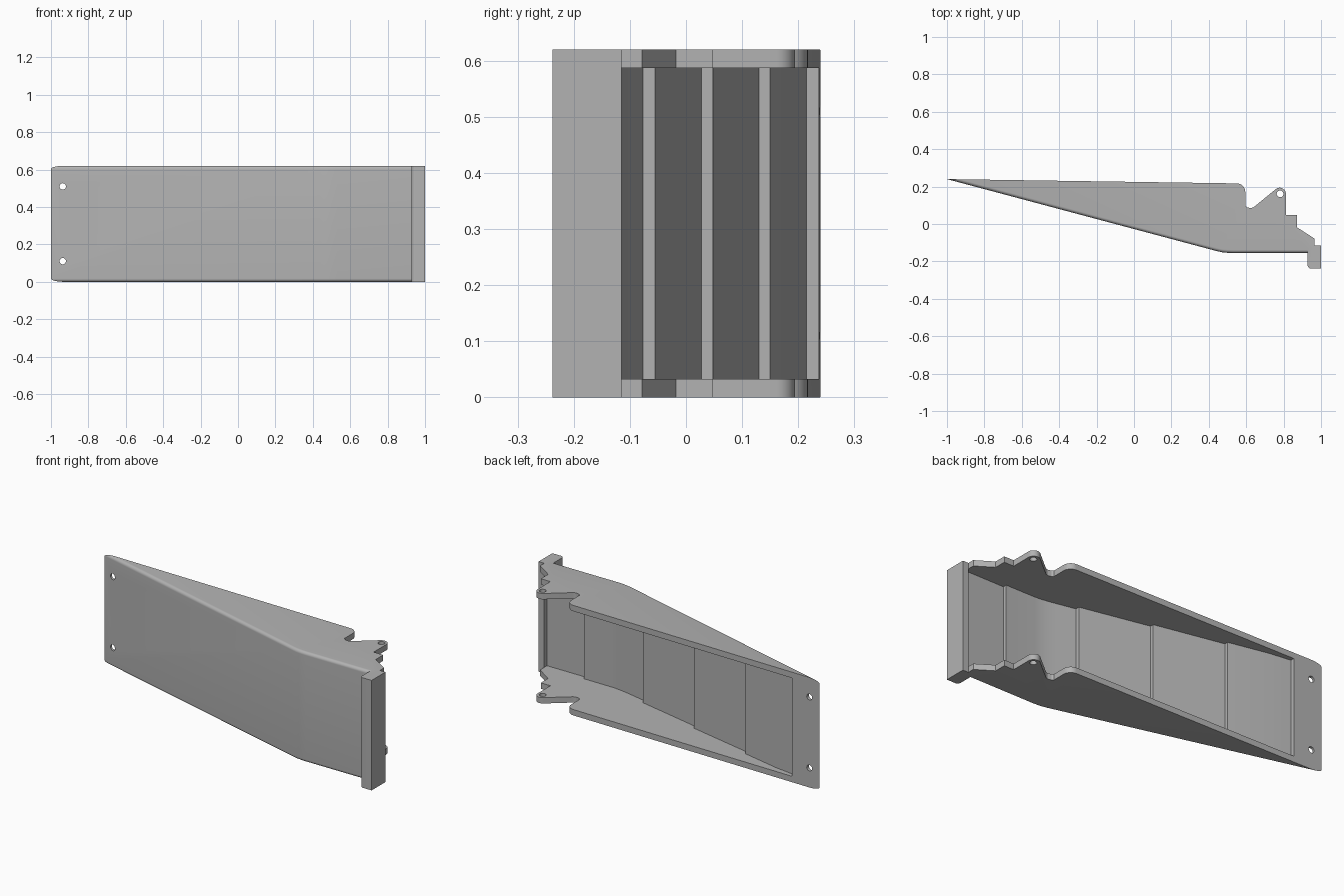
import bpy, bmesh, math
from mathutils import Matrix

H, WALL, FILLET, SEG = 0.62, 0.033, 0.017, 9

if "Cube" in bpy.data.objects:
    bpy.data.objects.remove(bpy.data.objects["Cube"])

grey = bpy.data.materials.new("plain grey")
grey.use_nodes = True
grey.diffuse_color = (0.45, 0.45, 0.45, 1)
grey.node_tree.nodes["Principled BSDF"].inputs["Base Color"].default_value = grey.diffuse_color


def arc(cx, cy, r, start, end, n):
    """Points along a circular arc, angles in degrees."""
    angles = [math.radians(start + (end - start) * i / n) for i in range(n + 1)]
    return [(cx + r * math.cos(a), cy + r * math.sin(a)) for a in angles]


def make_object(name, bm):
    bmesh.ops.recalc_face_normals(bm, faces=bm.faces)
    mesh = bpy.data.meshes.new(name)
    bm.to_mesh(mesh)
    bm.free()
    mesh.materials.append(grey)
    ob = bpy.data.objects.new(name, mesh)
    bpy.context.collection.objects.link(ob)
    return ob


def loft(name, layers):
    """Solid through a stack of (z, outline) layers with equal point counts."""
    bm = bmesh.new()
    rings = [[bm.verts.new((x, y, z)) for x, y in pts] for z, pts in layers]
    for low, high in zip(rings, rings[1:]):
        for i in range(len(low)):
            j = (i + 1) % len(low)
            bm.faces.new((low[i], low[j], high[j], high[i]))
    bm.faces.new(rings[0][::-1])
    bm.faces.new(rings[-1])
    return make_object(name, bm)


def rod(name, centre, radius, length, rotation):
    bm = bmesh.new()
    bmesh.ops.create_cone(bm, cap_ends=True, segments=32, radius1=radius,
                          radius2=radius, depth=length,
                          matrix=Matrix.Translation(centre) @ rotation)
    return make_object(name, bm)


def cut(target, cutter):
    cutter.hide_render = True
    mod = target.modifiers.new("cut", "BOOLEAN")
    mod.operation, mod.solver, mod.object = "DIFFERENCE", "EXACT", cutter
    bpy.context.view_layer.objects.active = target
    bpy.ops.object.modifier_apply(modifier=mod.name)
    bpy.data.objects.remove(cutter)


# Side outline: front edge inset by d, then end lip, notches, ear and back edge
def outline(d):
    front = [(-1 + 1.035 * d / 0.252, 0.24 - 0.0153 * d / 0.252)]
    front += [(0.44, -0.144 + d), (0.47, -0.151 + d), (0.5, -0.154 + d),
              (0.53, -0.155 + d), (0.928, -0.155 + d)]
    lip = arc(0.946, -0.22, 0.018, 180, 270, 6)
    lip += [(1, -0.238), (1, -0.115), (0.965, -0.115)]
    notches = [(0.965, -0.078), (0.872, -0.018), (0.872, 0.048), (0.812, 0.048)]
    ear = arc(0.779, 0.161, 0.033, 0, 127, 12)
    valley = [(0.64, 0.09), (0.625, 0.085), (0.605, 0.089), (0.595, 0.097)]
    return front + lip + notches + ear + valley + arc(0.55, 0.172, 0.045, 0, 89, 10)


# Shell with rounded front edges at both sides
layers = []
for i in range(SEG + 1):
    a = math.pi / 2 * i / SEG
    layers.append((FILLET * (1 - math.cos(a)), outline(FILLET * (1 - math.sin(a)))))
layers += [(H - z, pts) for z, pts in reversed(layers)]
shell = loft("channel_shell", layers)

# Hollow with a stepped, sawtooth floor
floor = [(1.2, -0.1149), (0.965, -0.1149), (0.965, -0.14), (0.72, -0.14), (0.72, -0.119),
         (0.54, -0.118), (0.5, -0.115), (0.46, -0.109), (0.42, -0.101),
         (0.307, -0.077), (0.307, -0.055), (-0.083, 0.028), (-0.083, 0.048),
         (-0.475, 0.13), (-0.475, 0.15), (-0.7, 0.198), (-0.826, 0.215),
         (-0.826, 0.5), (1.2, 0.5)]
cut(shell, loft("hollow_cutter", [(WALL, floor), (H - WALL, floor)]))

# Pivot holes through both ears
cut(shell, rod("pivot_cutter", (0.781, 0.161, H / 2), 0.018, 1, Matrix.Identity(4)))

# Fixing holes in the thin end
for z in (0.11, 0.51):
    cut(shell, rod("fixing_cutter", (-0.937, 0.23, z), 0.017, 0.4,
                   Matrix.Rotation(math.pi / 2, 4, "X")))

bpy.ops.object.select_all(action="DESELECT")
shell.select_set(True)
bpy.context.view_layer.objects.active = shell
bpy.ops.object.shade_smooth_by_angle(angle=math.radians(14))
